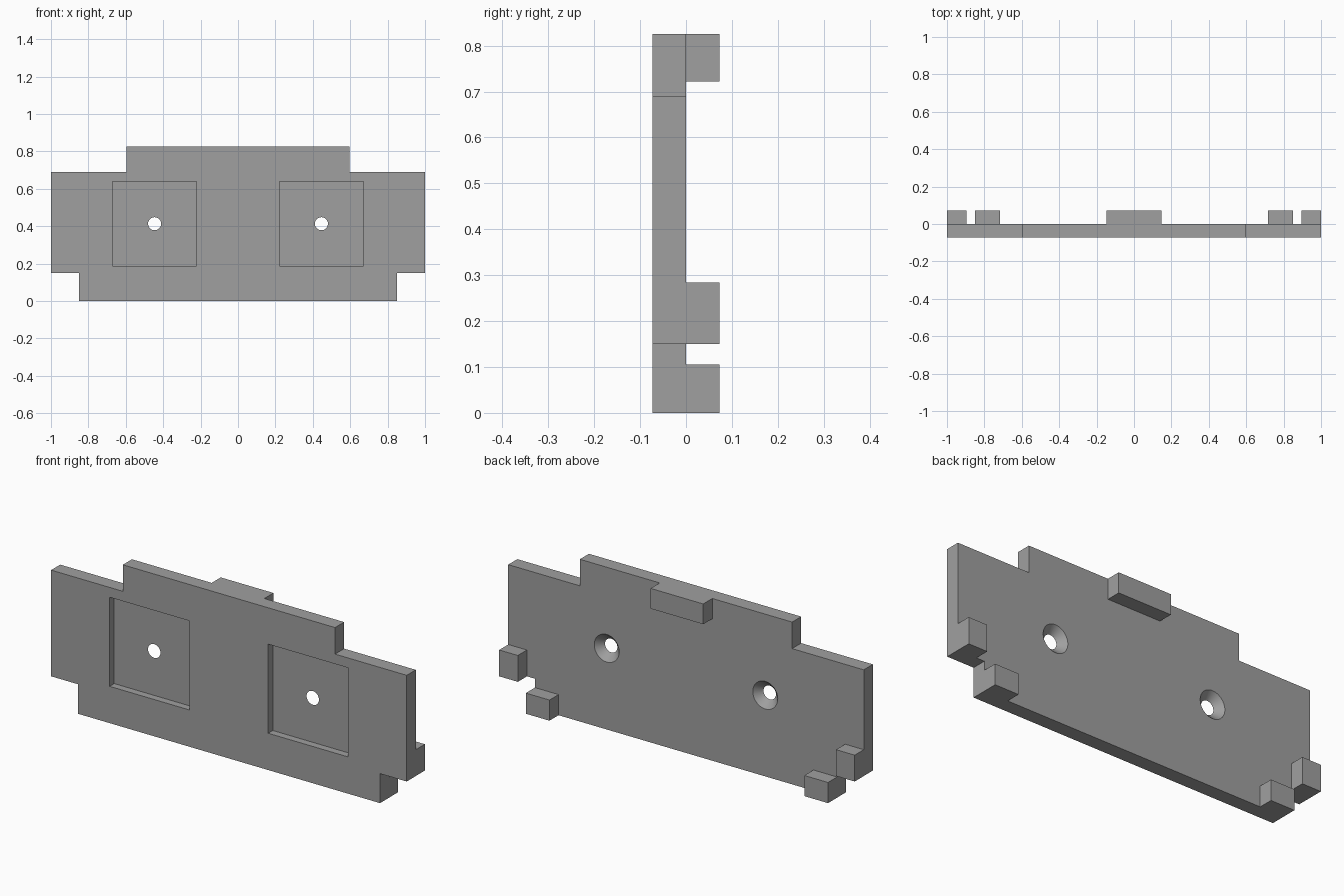
import bpy, bmesh
from mathutils import Matrix

cube = bpy.data.objects.get("Cube")
if cube:
    bpy.data.objects.remove(cube, do_unlink=True)

T = 0.073        # plate thickness, also the tab depth
FLOOR = -0.036   # recess floor

grey = bpy.data.materials.new("plain grey")
grey.use_nodes = True
colour = (0.35, 0.35, 0.35, 1)
grey.diffuse_color = colour
grey.node_tree.nodes["Principled BSDF"].inputs["Base Color"].default_value = colour


def make_object(name, bm):
    bmesh.ops.recalc_face_normals(bm, faces=bm.faces)
    mesh = bpy.data.meshes.new(name)
    bm.to_mesh(mesh)
    bm.free()
    mesh.materials.append(grey)
    obj = bpy.data.objects.new(name, mesh)
    bpy.context.collection.objects.link(obj)
    return obj


def extruded(name, outline, y0, y1):
    """Prism from an x-z outline, running from y0 to y1."""
    bm = bmesh.new()
    face = bm.faces.new([bm.verts.new((x, y0, z)) for x, z in outline])
    result = bmesh.ops.extrude_face_region(bm, geom=[face])
    verts = [v for v in result["geom"] if isinstance(v, bmesh.types.BMVert)]
    bmesh.ops.translate(bm, verts=verts, vec=(0, y1 - y0, 0))
    return make_object(name, bm)


def box(name, x0, x1, z0, z1, y0=0, y1=T):
    return extruded(name, [(x0, z0), (x1, z0), (x1, z1), (x0, z1)], y0, y1)


def countersink(name, x, z):
    """Cone cutter: radius 0.035 at the recess floor, 0.07 at the back."""
    bm = bmesh.new()
    over = 0.01
    bmesh.ops.create_cone(bm, cap_ends=True, segments=48, radius1=0.035 - over,
                          radius2=0.07 + over, depth=-FLOOR + 2 * over)
    bmesh.ops.rotate(bm, verts=bm.verts, matrix=Matrix.Rotation(-1.5707963, 3, "X"))
    bmesh.ops.translate(bm, verts=bm.verts, vec=(x, FLOOR / 2, z))
    return make_object(name, bm)


# Stepped plate, mirrored outline
half = [(0.85, 0), (0.85, 0.15), (1, 0.15), (1, 0.69), (0.597, 0.69), (0.597, 0.825)]
plate = extruded("plate", half + [(-x, z) for x, z in reversed(half)], -T, 0)

# Square front recesses and countersunk screw holes
cutters = []
for s in (-1, 1):
    x = s * 0.446
    cutters.append(box("recess_cutter", x - 0.225, x + 0.225, 0.187, 0.64, -T - 0.05, FLOOR))
    cutters.append(countersink("hole_cutter", x, 0.413))
for cutter in cutters:
    cutter.hide_render = True
    mod = plate.modifiers.new("cut", "BOOLEAN")
    mod.operation = "DIFFERENCE"
    mod.solver = "EXACT"
    mod.object = cutter

# Apply the cuts, then drop the cutters
bpy.context.view_layer.update()
evaluated = plate.evaluated_get(bpy.context.evaluated_depsgraph_get())
cut_mesh = bpy.data.meshes.new_from_object(evaluated)
plate.modifiers.clear()
plate.data = cut_mesh
for cutter in cutters:
    bpy.data.objects.remove(cutter, do_unlink=True)

# Smooth hole walls, sharp edges elsewhere
bpy.ops.object.select_all(action="DESELECT")
plate.select_set(True)
bpy.context.view_layer.objects.active = plate
bpy.ops.object.shade_smooth_by_angle(angle=0.5)

# Tabs on the back
box("top_tab", -0.148, 0.148, 0.722, 0.825)
for side, s in (("left", 1), ("right", -1)):
    box(side + "_side_tab", s * 0.895, s, 0.15, 0.284)
    box(side + "_bottom_tab", s * 0.717, s * 0.85, 0, 0.105)
